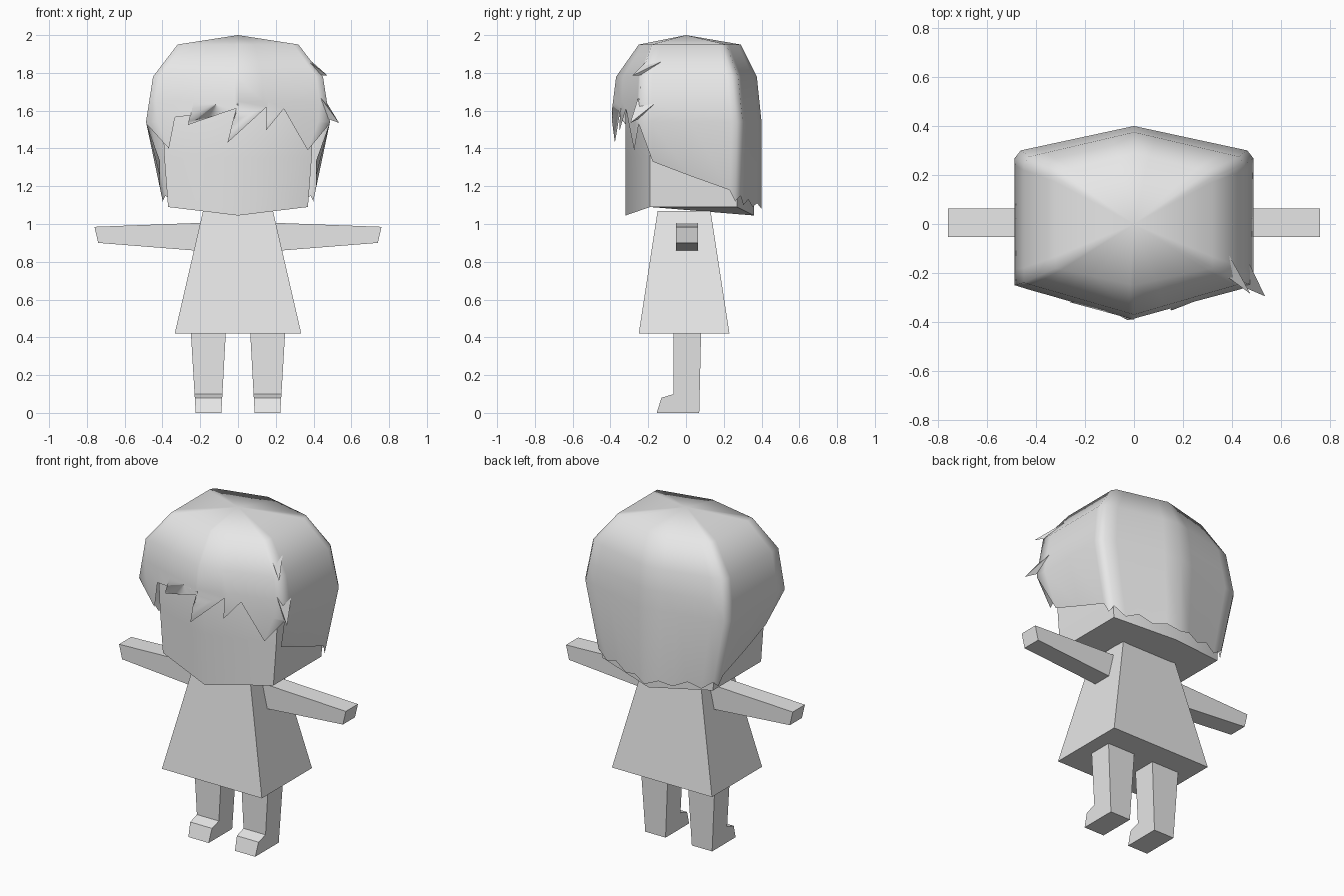
import bpy, bmesh, math
from mathutils import Vector

if "Cube" in bpy.data.objects:
    bpy.data.objects.remove(bpy.data.objects["Cube"], do_unlink=True)

mat = bpy.data.materials.new("light grey")
mat.use_nodes = True
mat.diffuse_color = (0.8, 0.8, 0.8, 1)
mat.node_tree.nodes["Principled BSDF"].inputs["Base Color"].default_value = (0.8, 0.8, 0.8, 1)


def build(name, verts, faces, smooth=None, closed=True):
    """Make an object; smooth is an angle in degrees, or None for flat faces."""
    mesh = bpy.data.meshes.new(name)
    mesh.from_pydata(verts, [], faces)
    bm = bmesh.new()
    bm.from_mesh(mesh)
    bmesh.ops.remove_doubles(bm, verts=bm.verts, dist=0.0005)
    if closed:
        bmesh.ops.recalc_face_normals(bm, faces=bm.faces)
    bm.to_mesh(mesh)
    bm.free()
    mesh.materials.append(mat)
    ob = bpy.data.objects.new(name, mesh)
    bpy.context.collection.objects.link(ob)
    if smooth is not None:
        bpy.ops.object.select_all(action='DESELECT')
        ob.select_set(True)
        bpy.context.view_layer.objects.active = ob
        bpy.ops.object.shade_smooth_by_angle(angle=math.radians(smooth))
    return ob


def loft(name, rings, smooth=None):
    """Skin equal rings of points and cap both ends."""
    n = len(rings[0])
    verts = [p for r in rings for p in r]
    faces = [(k * n + i, k * n + (i + 1) % n, (k + 1) * n + (i + 1) % n, (k + 1) * n + i)
             for k in range(len(rings) - 1) for i in range(n)]
    faces += [tuple(range(n)), tuple(range((len(rings) - 1) * n, len(rings) * n))]
    return build(name, verts, faces, smooth)


def hexagon(x, yfs, yf, ybs, yb):
    """Six plan points: front centre, front and back corners, back centre."""
    return [(0, yf), (x, yfs), (x, ybs), (0, yb), (-x, ybs), (-x, yfs)]


# Head: six-sided block with a pointed chin line, narrowing under the hair
head_rings = []
for z, dims in [(1.09, (0.37, -0.19, -0.32, 0.27, 0.36)),
                (1.35, (0.39, -0.19, -0.32, 0.27, 0.36)),
                (1.58, (0.40, -0.19, -0.32, 0.27, 0.36)),
                (1.78, (0.36, -0.17, -0.28, 0.22, 0.30)),
                (1.88, (0.22, -0.10, -0.16, 0.13, 0.18))]:
    head_rings.append([(x, y, 1.045 if z == 1.09 and x == 0 else z)
                       for x, y in hexagon(*dims)])
loft("head", head_rings, 45)

# Hair cap: sections by height, sampled along the outline
SECTIONS = [(1.95, hexagon(0.32, -0.18, -0.25, 0.21, 0.29)),
            (1.78, hexagon(0.45, -0.24, -0.37, 0.27, 0.375)),
            (1.54, hexagon(0.487, -0.25, -0.40, 0.295, 0.40)),
            (1.08, hexagon(0.39, -0.24, -0.375, 0.28, 0.40))]


def hair_point(p, z, squeeze=1.0):
    p %= 6
    i, f = int(p), p - int(p)
    for (z1, h1), (z0, h0) in zip(SECTIONS, SECTIONS[1:]):
        if z >= z0 - 1e-6:
            break
    t = (z1 - z) / (z1 - z0)
    a = Vector(h1[i]).lerp(Vector(h1[(i + 1) % 6]), f)
    b = Vector(h0[i]).lerp(Vector(h0[(i + 1) % 6]), f)
    c = a.lerp(b, t)
    return (c.x * squeeze, c.y, z)


# Fringe columns: outline position on top, at the tip, tip height
fringe = [(-0.92, -0.80, 1.40), (-0.72, -0.69, 1.565), (-0.56, -0.52, 1.575),
          (-0.50, -0.545, 1.525), (-0.05, 0.0, 1.615), (0.0, -0.12, 1.43),
          (0.28, 0.32, 1.62), (0.34, 0.31, 1.495), (0.50, 0.51, 1.61),
          (0.92, 0.81, 1.39)]
# Side and back columns, repeated on the other side
side = [(1.0, 1.0, 1.53, 1.0), (1.12, 1.13, 1.33, 0.93), (1.5, 1.5, 1.255, 0.97),
        (1.9, 1.9, 1.18, 1.0), (1.95, 1.96, 1.12, 1.0), (2.05, 2.05, 1.15, 1.0),
        (2.2, 2.2, 1.10, 1.0), (2.4, 2.4, 1.13, 1.0), (2.6, 2.6, 1.09, 1.0),
        (2.8, 2.8, 1.11, 1.0)]
columns = [(*c, 1.0) for c in fringe] + side + [(3, 3, 1.08, 1.0)]
columns += [(6 - a, 6 - b, z, s) for a, b, z, s in reversed(side)]

verts, faces = [(0, 0, 2.0)], []
for top, tip, z, s in columns:
    verts += [hair_point(top, h) for h in (1.95, 1.78, 1.65)]
    low = max(1.54, z)
    f = (1.65 - low) / (1.65 - z)
    verts += [hair_point(top + (tip - top) * f, low), hair_point(tip, z, s)]
n = len(columns)
for i in range(n):
    a, b = 1 + 5 * i, 1 + 5 * ((i + 1) % n)
    faces.append((0, a, b))
    for k in range(4):
        quad = (a + k, a + k + 1, b + k + 1, b + k)
        # Leave out collapsed corners where a strand ends early
        pts = []
        for v in quad:
            if all((Vector(verts[v]) - Vector(verts[q])).length > 0.001 for q in pts):
                pts.append(v)
        if len(pts) > 2:
            faces.append(tuple(pts))
build("hair", verts, faces, 180, closed=False)

# Two loose strands on the left side of the hair
strands = [[(0.36, -0.20, 1.87), (0.39, -0.13, 1.86), (0.42, -0.21, 1.79), (0.475, -0.285, 1.785)],
           [(0.43, -0.25, 1.68), (0.465, -0.15, 1.65), (0.44, -0.22, 1.57), (0.535, -0.295, 1.535)]]
for name, pts in zip(("upper_strand", "lower_strand"), strands):
    build(name, pts, [(0, 1, 2), (0, 1, 3), (1, 2, 3), (2, 0, 3)])

# Dress: tapered block
loft("dress", [[(-x, y0, z), (x, y0, z), (x, y1, z), (-x, y1, z)]
               for z, x, y0, y1 in [(0.42, 0.335, -0.25, 0.23), (1.07, 0.185, -0.15, 0.13)]])

# Arms and legs, mirrored
foot = [(0.08, 0.43), (-0.065, 0.43), (-0.065, 0.10), (-0.13, 0.08), (-0.155, 0), (0.07, 0)]
for label, s in (("left", 1), ("right", -1)):
    loft(label + "_arm", [[(s * xt, -0.053, zt), (s * xt, 0.063, zt),
                           (s * xb, 0.063, zb), (s * xb, -0.053, zb)]
                          for xt, zt, xb, zb in [(0.17, 1.007, 0.17, 0.855),
                                                 (0.76, 0.985, 0.74, 0.90)]])
    loft(label + "_leg", [[(s * (x + slope * z), y, z) for y, z in foot]
                          for x, slope in ((0.088, -0.055), (0.224, 0.06))])
